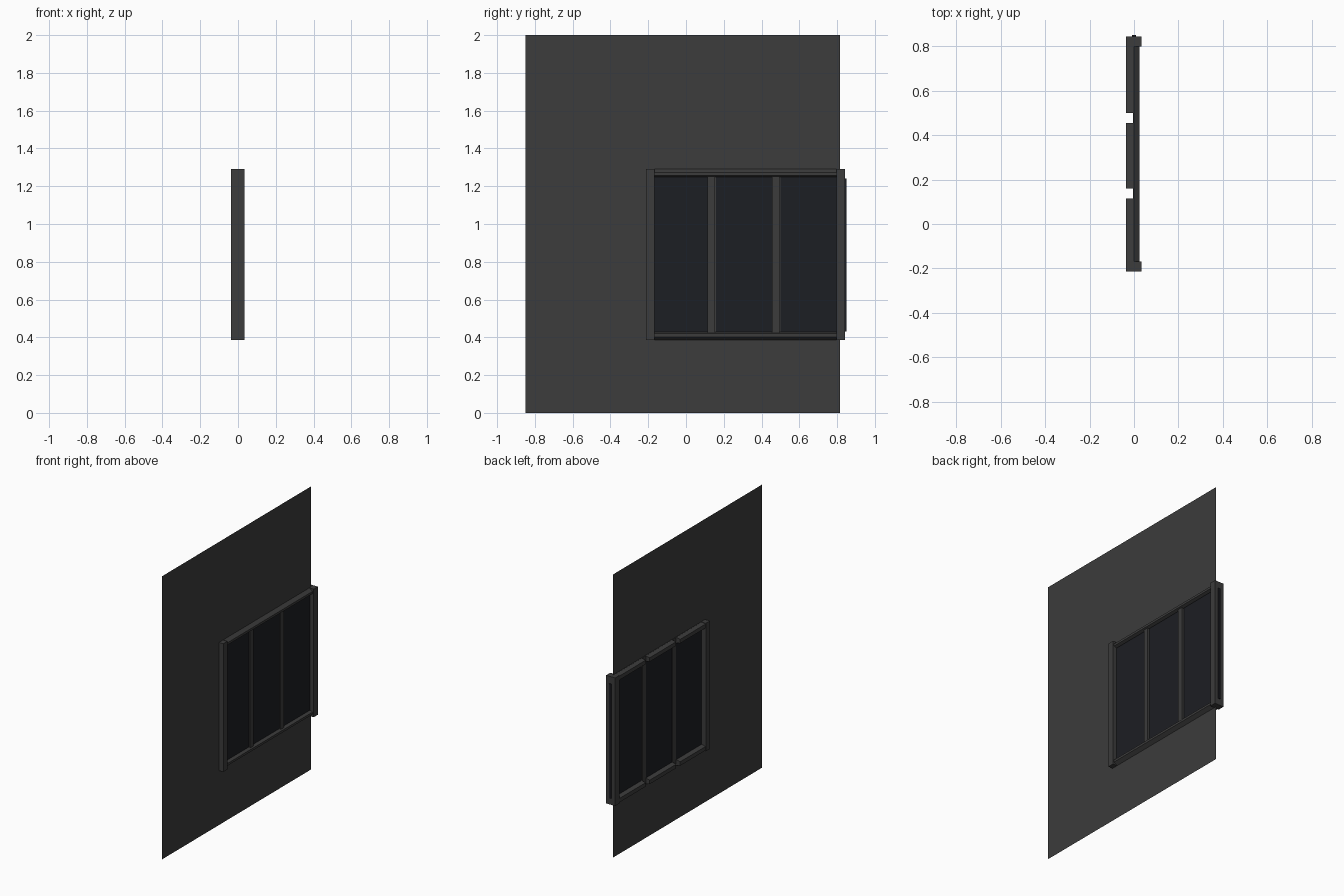
import bpy, bmesh

if "Cube" in bpy.data.objects:
    bpy.data.objects.remove(bpy.data.objects["Cube"])


def material(name, color):
    m = bpy.data.materials.new(name)
    m.diffuse_color = (*color, 1)
    m.use_nodes = True
    m.node_tree.nodes["Principled BSDF"].inputs["Base Color"].default_value = m.diffuse_color
    return m


dark_metal = material("dark_metal", (0.045, 0.045, 0.045))
dark_glass = material("dark_glass", (0.012, 0.013, 0.017))


def finish(name, bm, mat):
    bmesh.ops.recalc_face_normals(bm, faces=bm.faces)
    me = bpy.data.meshes.new(name)
    bm.to_mesh(me)
    bm.free()
    me.materials.append(mat)
    ob = bpy.data.objects.new(name, me)
    bpy.context.collection.objects.link(ob)
    return ob


def box(name, x, y, z, mat=dark_metal):
    bm = bmesh.new()
    bmesh.ops.create_cube(bm, size=1)
    for v in bm.verts:
        for i, (a, b) in enumerate((x, y, z)):
            v.co[i] = a if v.co[i] < 0 else b
    return finish(name, bm, mat)


def rail(name, profile, y):
    # extrude an (x, z) profile along y
    bm = bmesh.new()
    face = bm.faces.new([bm.verts.new((px, y[0], pz)) for px, pz in profile])
    out = bmesh.ops.extrude_face_region(bm, geom=[face])
    verts = [g for g in out["geom"] if isinstance(g, bmesh.types.BMVert)]
    bmesh.ops.translate(bm, verts=verts, vec=(0, y[1] - y[0], 0))
    return finish(name, bm, dark_metal)


# sheet panel, a single flat surface
bm = bmesh.new()
bm.faces.new([bm.verts.new((0, y, z)) for y, z in
              ((-0.85, 0), (0.815, 0), (0.815, 2), (-0.85, 2))])
finish("wall_panel", bm, dark_metal)

Z0, Z1 = 0.385, 1.29
bays = [(-0.17, 0.115), (0.16, 0.455), (0.50, 0.80)]

# end posts
box("left_post", (-0.037, 0.034), (-0.213, -0.168), (Z0, Z1))
box("right_post", (-0.037, 0.034), (0.797, 0.843), (Z0, Z1))

# chamfered rails: continuous on one side, one piece per bay on the other
for side, base, s in (("top", Z1, -1), ("bottom", Z0, 1)):
    rail(side + "_outer_rail",
         [(-0.004, base), (0.0, base), (0.025, base + s * 0.018),
          (0.025, base + s * 0.034), (0.008, base + s * 0.042),
          (-0.004, base + s * 0.042)], (-0.17, 0.80))
    for i, bay in enumerate(bays):
        rail(f"{side}_inner_rail_{i + 1}",
             [(0, base), (-0.035, base + s * 0.006),
              (-0.035, base + s * 0.034), (0, base + s * 0.042)], bay)

# mullions between the bays
for i in range(2):
    box(f"mullion_{i + 1}", (-0.004, 0.015),
        (bays[i][1], bays[i + 1][0] - 0.006), (Z0 + 0.03, Z1 - 0.03))

# glass panes seen on both faces of the panel
for i, (a, b) in enumerate(bays):
    box(f"glass_pane_{i + 1}", (-0.004, 0.004), (a, b), (0.425, 1.25), dark_glass)

# slim glass strip on the end post
box("end_glass_strip", (-0.008, 0.008), (0.84, 0.85), (0.43, 1.24), dark_glass)
